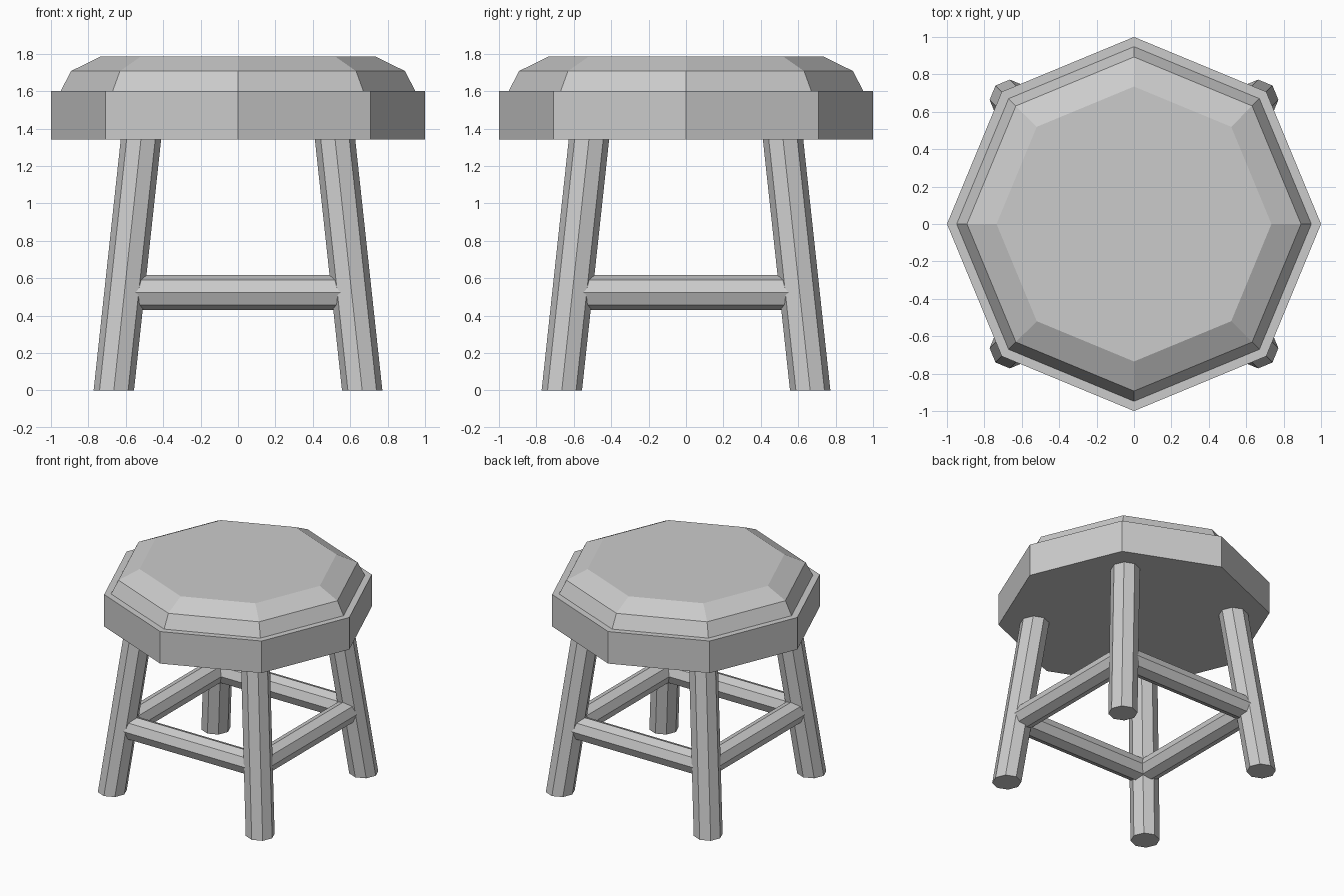
import bpy, bmesh
from math import cos, sin, pi
from mathutils import Vector

if "Cube" in bpy.data.objects:
    bpy.data.objects.remove(bpy.data.objects["Cube"])

SIDES = 8


def loft(name, rings):
    """Closed solid skinned through rings of points."""
    bm = bmesh.new()
    loops = [[bm.verts.new(p) for p in ring] for ring in rings]
    for a, b in zip(loops, loops[1:]):
        for i in range(SIDES):
            j = (i + 1) % SIDES
            bm.faces.new((a[i], a[j], b[j], b[i]))
    bm.faces.new(loops[0][::-1])
    bm.faces.new(loops[-1])
    bmesh.ops.recalc_face_normals(bm, faces=bm.faces)
    mesh = bpy.data.meshes.new(name)
    bm.to_mesh(mesh)
    bm.free()
    obj = bpy.data.objects.new(name, mesh)
    bpy.context.collection.objects.link(obj)
    return obj


def ring(centre, radius, u=(1, 0, 0), v=(0, 1, 0)):
    """Octagon around a centre in the plane of u and v."""
    c, u, v = Vector(centre), Vector(u), Vector(v)
    return [c + radius * (cos(2 * pi * i / SIDES) * u + sin(2 * pi * i / SIDES) * v)
            for i in range(SIDES)]


# Seat slab and bevelled cushion
loft("seat", [ring((0, 0, z), 1.0) for z in (1.34, 1.60)])
loft("cushion", [ring((0, 0, z), r)
                 for r, z in ((0.948, 1.60), (0.893, 1.707), (0.735, 1.785))])

# Splayed legs, cut level at the floor
FOOT, TOP = 0.664, 0.518
for y_name, sy in (("front", -1), ("back", 1)):
    for x_name, sx in (("left", -1), ("right", 1)):
        loft(f"{y_name}_{x_name}_leg",
             [ring((sx * FOOT, sy * FOOT, 0), 0.108),
              ring((sx * TOP, sy * TOP, 1.35), 0.108)])

# Stretchers joining neighbouring legs
Z, R, OFF, END = 0.523, 0.093, 0.598, 0.60
for name, s in (("front", -1), ("back", 1)):
    loft(f"{name}_stretcher",
         [ring((x, s * OFF, Z), R, (0, 1, 0), (0, 0, 1)) for x in (-END, END)])
for name, s in (("left", -1), ("right", 1)):
    loft(f"{name}_stretcher",
         [ring((s * OFF, y, Z), R, (1, 0, 0), (0, 0, 1)) for y in (-END, END)])
